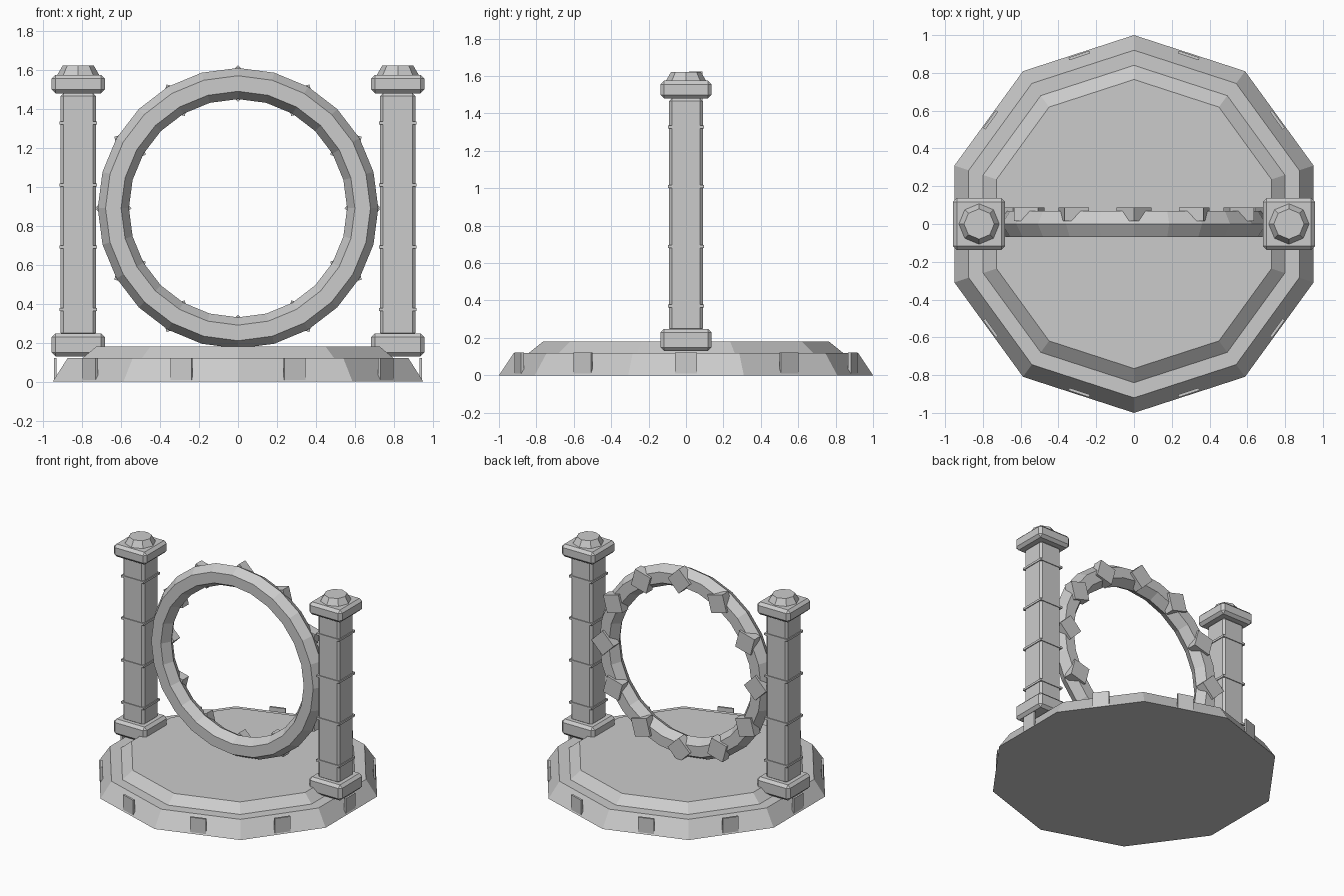
import bpy, bmesh
from math import pi, cos, sin, radians
from mathutils import Matrix

if "Cube" in bpy.data.objects:
    bpy.data.objects.remove(bpy.data.objects["Cube"])


def finish(name, bm):
    bmesh.ops.recalc_face_normals(bm, faces=bm.faces)
    me = bpy.data.meshes.new(name)
    bm.to_mesh(me)
    bm.free()
    ob = bpy.data.objects.new(name, me)
    bpy.context.collection.objects.link(ob)
    return ob


def lathe(name, profile, sides, start=0.0, loc=(0, 0, 0)):
    """Capped stack of polygon rings from (radius, z) points."""
    bm = bmesh.new()
    rings = [[bm.verts.new((r * cos(start + 2 * pi * i / sides),
                            r * sin(start + 2 * pi * i / sides), z))
              for i in range(sides)] for r, z in profile]
    for a, b in zip(rings, rings[1:]):
        for i in range(sides):
            j = (i + 1) % sides
            bm.faces.new((a[i], a[j], b[j], b[i]))
    bm.faces.new(rings[0])
    bm.faces.new(rings[-1])
    ob = finish(name, bm)
    ob.location = loc
    return ob


def box(name, size, matrix, bevel=0.0):
    bm = bmesh.new()
    bmesh.ops.create_cube(bm, size=1)
    bmesh.ops.scale(bm, vec=size, verts=bm.verts)
    if bevel:
        bmesh.ops.bevel(bm, geom=bm.edges[:], offset=bevel, segments=1,
                        affect='EDGES', profile=0.5)
    bm.transform(matrix)
    return finish(name, bm)


def slab(name, x, width, z0, z1, bevel=0.0):
    box(name, (width, width, z1 - z0),
        Matrix.Translation((x, 0, (z0 + z1) / 2)), bevel)


# Ten-sided stepped base
lathe("base", [(1.0, 0), (0.92, 0.12), (0.84, 0.12), (0.765, 0.18)], 10, pi / 2)

# Thin plates standing in front of each base side
for i in range(10):
    box("base_plate", (0.015, 0.115, 0.12),
        Matrix.Rotation(radians(36 * i), 4, 'Z') @ Matrix.Translation((0.938, 0, 0.062)))

# Two columns with plinth, bands, capital and faceted finial
for side, x in (("left", -0.82), ("right", 0.82)):
    slab(side + "_column_shaft", x, 0.18, 0.235, 1.482, 0.015)
    slab(side + "_column_plinth", x, 0.275, 0.13, 0.248, 0.02)
    slab(side + "_column_capital", x, 0.275, 1.48, 1.575, 0.02)
    for z in (0.37, 0.69, 1.01, 1.328):
        slab(side + "_column_band", x, 0.192, z - 0.008, z + 0.008)
    lathe(side + "_column_finial", [(0.11, 1.57), (0.08, 1.622)], 8, 0, (x, 0, 0))

# Upright ring with six-sided section
CZ, R, r, SEG = 0.89, 0.64, 0.08, 24
bm = bmesh.new()
loops = []
for i in range(SEG):
    a = 2 * pi * i / SEG
    loop = []
    for k in range(6):
        t = pi * k / 3
        d = R + r * cos(t)
        loop.append(bm.verts.new((d * cos(a), r * sin(t), CZ + d * sin(a))))
    loops.append(loop)
for i in range(SEG):
    p, q = loops[i], loops[(i + 1) % SEG]
    for k in range(6):
        m = (k + 1) % 6
        bm.faces.new((p[k], p[m], q[m], q[k]))
finish("ring", bm)

# Diamond-set blocks around the back of the ring
for i in range(12):
    box("ring_block", (0.132, 0.072, 0.132),
        Matrix.Translation((0, 0.051, CZ)) @ Matrix.Rotation(radians(30 * i), 4, 'Y')
        @ Matrix.Translation((R, 0, 0)) @ Matrix.Rotation(pi / 4, 4, 'Y'))
